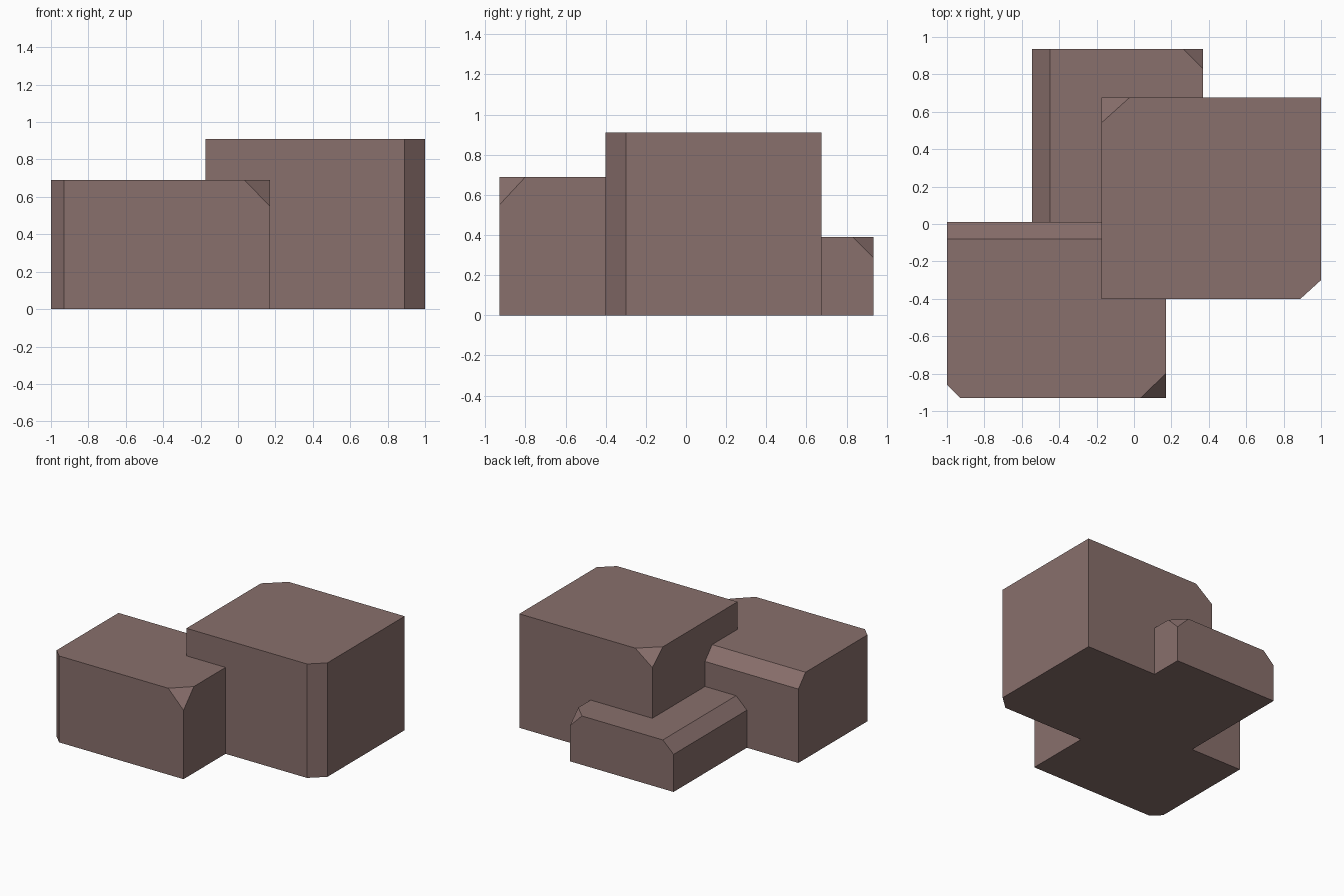
import bpy, bmesh
from mathutils import Vector

if "Cube" in bpy.data.objects:
    bpy.data.objects.remove(bpy.data.objects["Cube"])

mat = bpy.data.materials.new("dusty brown")
mat.diffuse_color = (0.25, 0.16, 0.15, 1)
mat.use_nodes = True
mat.node_tree.nodes["Principled BSDF"].inputs["Base Color"].default_value = mat.diffuse_color


def block(name, lo, hi, cuts):
    """Box from lo to hi; each cut = (corner signs, cut length per axis), length 0 runs along that axis."""
    lo, hi = Vector(lo), Vector(hi)
    bm = bmesh.new()
    bmesh.ops.create_cube(bm, size=1)
    for v in bm.verts:
        v.co = [(lo[i] + hi[i]) / 2 + v.co[i] * (hi[i] - lo[i]) for i in range(3)]
    for signs, lengths in cuts:
        point = Vector([hi[i] if signs[i] > 0 else lo[i] for i in range(3)])
        normal = Vector([s / a if a else 0 for s, a in zip(signs, lengths)])
        axis = next(i for i in range(3) if lengths[i])
        point[axis] -= signs[axis] * lengths[axis]
        res = bmesh.ops.bisect_plane(bm, geom=bm.verts[:] + bm.edges[:] + bm.faces[:],
                                     plane_co=point, plane_no=normal.normalized(), clear_outer=True)
        rim = [e for e in res["geom_cut"] if isinstance(e, bmesh.types.BMEdge)]
        bmesh.ops.contextual_create(bm, geom=rim)
    bmesh.ops.recalc_face_normals(bm, faces=bm.faces)
    mesh = bpy.data.meshes.new(name)
    bm.to_mesh(mesh)
    bm.free()
    mesh.materials.append(mat)
    bpy.context.collection.objects.link(bpy.data.objects.new(name, mesh))


# Tall block: front right upright edge and back left top corner cut off
block("tall_block", (-0.175, -0.40, 0), (1.0, 0.675, 0.91),
      [((1, -1, 1), (0.11, 0.10, 0)), ((-1, 1, 1), (0.15, 0.135, 0.115))])

# Middle block: front left upright edge, back top edge, front right top corner
block("middle_block", (-1.0, -0.93, 0), (0.17, 0.01, 0.69),
      [((-1, -1, 1), (0.07, 0.07, 0)), ((1, 1, 1), (0, 0.09, 0.10)),
       ((1, -1, 1), (0.135, 0.13, 0.14))])

# Low block: left top edge and back right top corner
block("low_block", (-0.545, -0.05, 0), (0.37, 0.935, 0.39),
      [((-1, 1, 1), (0.095, 0, 0.09)), ((1, 1, 1), (0.105, 0.105, 0.105))])
